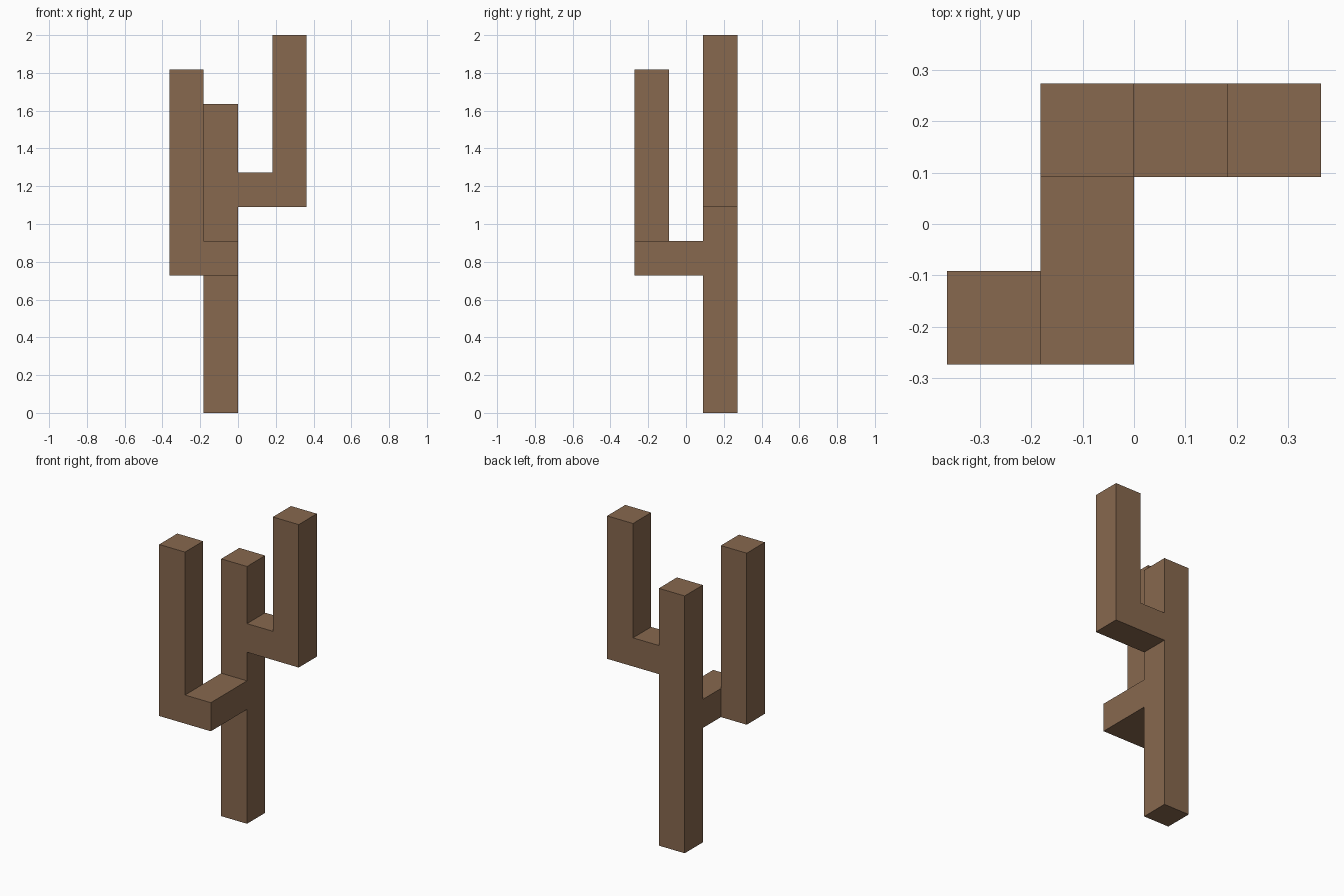
import bpy
import bmesh
from mathutils import Vector

if "Cube" in bpy.data.objects:
    bpy.data.objects.remove(bpy.data.objects["Cube"], do_unlink=True)

U = 2 / 11  # thickness of every limb
X, Y, Z = Vector((1, 0, 0)), Vector((0, 1, 0)), Vector((0, 0, 1))

bark = bpy.data.materials.new("brown_bark")
bark.use_nodes = True
colour = (0.242, 0.138, 0.077, 1)
bark.diffuse_color = colour
bsdf = bark.node_tree.nodes["Principled BSDF"]
bsdf.inputs["Base Color"].default_value = colour
bsdf.inputs["Roughness"].default_value = 0.9

bm = bmesh.new()


def find_face(centre):
    """Return the face whose middle is nearest to a point given in limb widths."""
    return min(bm.faces, key=lambda f: (f.calc_center_median() - centre * U).length)


def grow(centre, direction, *lengths):
    """Extrude the face at a point through successive segments."""
    face = find_face(centre)
    for length in lengths:
        face = bmesh.ops.extrude_discrete_faces(bm, faces=[face])["faces"][0]
        bmesh.ops.translate(bm, verts=face.verts, vec=direction * length * U)


# Trunk: a base cube stretched up in segments that leave room for the limbs
trunk = Vector((-0.5, 1, 0))
bmesh.ops.create_cube(bm, size=U)
bmesh.ops.translate(bm, verts=bm.verts, vec=(trunk + Z / 2) * U)
grow(trunk + Z, Z, 3, 1, 1, 1, 2)

# Left limb: sideways, then up from its elbow
grow(trunk + X / 2 + Z * 6.5, X, 1, 1)
grow(trunk + X * 2 + Z * 7, Z, 4)

# Front limb: forwards, then sideways to the right, then up
grow(trunk - Y / 2 + Z * 4.5, -Y, 1, 1)
grow(trunk - X / 2 - Y * 2 + Z * 4.5, -X, 1)
grow(trunk - X - Y * 2 + Z * 5, Z, 5)

# Merge flat neighbouring faces into clean sides
bmesh.ops.dissolve_limit(bm, angle_limit=0.01, verts=bm.verts, edges=bm.edges)
bmesh.ops.recalc_face_normals(bm, faces=bm.faces)

mesh = bpy.data.meshes.new("branching_trunk")
bm.to_mesh(mesh)
bm.free()
mesh.materials.append(bark)
tree = bpy.data.objects.new("branching_trunk", mesh)
bpy.context.scene.collection.objects.link(tree)
